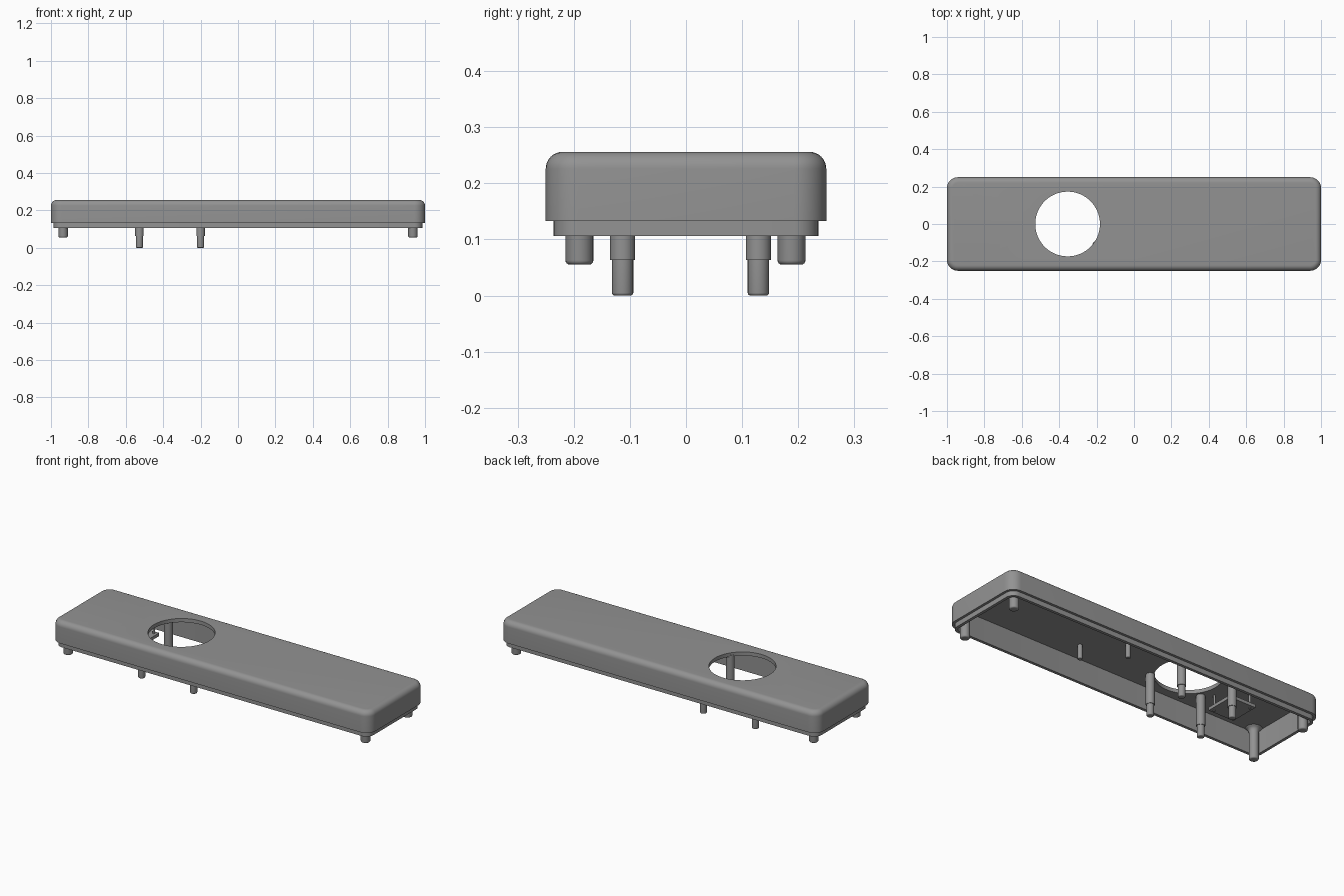
import bpy, bmesh, math

if "Cube" in bpy.data.objects:
    bpy.data.objects.remove(bpy.data.objects["Cube"])

plastic = bpy.data.materials.new("grey_plastic")
plastic.diffuse_color = (0.29, 0.29, 0.29, 1)
plastic.use_nodes = True
plastic.node_tree.nodes["Principled BSDF"].inputs["Base Color"].default_value = plastic.diffuse_color

CEILING = 0.235
TOP = 0.256


def finish(bm, name):
    bmesh.ops.recalc_face_normals(bm, faces=bm.faces)
    me = bpy.data.meshes.new(name)
    bm.to_mesh(me)
    bm.free()
    me.materials.append(plastic)
    ob = bpy.data.objects.new(name, me)
    bpy.context.collection.objects.link(ob)
    return ob


def smooth(ob):
    bpy.ops.object.select_all(action='DESELECT')
    ob.select_set(True)
    bpy.context.view_layer.objects.active = ob
    bpy.ops.object.shade_smooth_by_angle(angle=math.radians(35))


def loft(rings, name):
    """Skin a list of equal point rings and cap both ends."""
    bm = bmesh.new()
    loops = [[bm.verts.new(p) for p in ring] for ring in rings]
    for a, b in zip(loops, loops[1:]):
        for i in range(len(a)):
            j = (i + 1) % len(a)
            bm.faces.new((a[i], a[j], b[j], b[i]))
    bm.faces.new(loops[0])
    bm.faces.new(loops[-1])
    return finish(bm, name)


def rounded_rect(inset, z, n=8):
    r = 0.058 - inset
    cx, cy = 1 - 0.058, 0.25 - 0.058
    pts = []
    for q, (sx, sy) in enumerate([(1, 1), (-1, 1), (-1, -1), (1, -1)]):
        for k in range(n + 1):
            a = math.pi / 2 * (q + k / n)
            pts.append((sx * cx + r * math.cos(a), sy * cy + r * math.sin(a), z))
    return pts


def turned(name, x, y, profile, n=24):
    """Round part from (radius, height) pairs."""
    rings = [[(x + r * math.cos(2 * math.pi * i / n),
               y + r * math.sin(2 * math.pi * i / n), z) for i in range(n)]
             for r, z in profile]
    ob = loft(rings, name)
    smooth(ob)
    return ob


def rounded_tip(r, z, b):
    return [(r - b + b * math.sin(t), z + b - b * math.cos(t))
            for t in (math.pi / 2 * k / 4 for k in range(5))]


def flare(r, f):
    return [(r + f - f * math.cos(t), CEILING - f + f * math.sin(t))
            for t in (math.pi / 2 * k / 5 for k in range(6))]


# Hollow cover: ceiling, inner wall, stepped lip, outer wall, rounded top edge
profile = [(0.03, CEILING), (0.03, 0.106), (0.014, 0.106), (0.014, 0.133), (0, 0.133)]
F = 0.03
profile += [(F - F * math.cos(t), TOP - F + F * math.sin(t))
            for t in (math.pi / 2 * k / 8 for k in range(9))]
cover = loft([rounded_rect(i, z) for i, z in profile], "cover_shell")

# Round opening through the top
cutter = turned("opening_cutter", -0.355, 0, [(0.173, 0.2), (0.173, 0.3)], 64)
cutter.hide_render = True
mod = cover.modifiers.new("opening", 'BOOLEAN')
mod.operation = 'DIFFERENCE'
mod.solver = 'EXACT'
mod.object = cutter
bpy.context.view_layer.objects.active = cover
bpy.ops.object.modifier_apply(modifier=mod.name)
bpy.data.objects.remove(cutter)
smooth(cover)

# Corner pegs
for x in (-0.935, 0.935):
    for y in (-0.19, 0.188):
        turned("corner_peg", x, y,
               rounded_tip(0.025, 0.055, 0.008) + flare(0.025, 0.025)[:5]
               + [(0.045, CEILING + 0.003)])

# Stepped posts around the opening
for x in (-0.527, -0.2):
    for y in (-0.113, 0.129):
        turned("stepped_post", x, y,
               rounded_tip(0.019, 0, 0.005) + [(0.019, 0.063), (0.0225, 0.063),
                                               (0.0225, 0.243)])

# Short locating pins under the ceiling
for x, y in ((0.255, -0.112), (0.08, 0.05)):
    turned("locating_pin", x, y,
           rounded_tip(0.0125, 0.155, 0.003) + [(0.0125, CEILING + 0.004)], 16)

# Small mounting plate hung beside the opening
bm = bmesh.new()
bmesh.ops.create_cube(bm, size=1)
for v in bm.verts:
    v.co = (-0.635 + v.co.x * 0.16, v.co.y * 0.17, 0.16 + v.co.z * 0.018)
finish(bm, "mounting_plate")
for x in (-0.695, -0.575):
    for y in (-0.065, 0.065):
        turned("plate_standoff", x, y, [(0.006, 0.146), (0.006, CEILING + 0.004)], 12)
